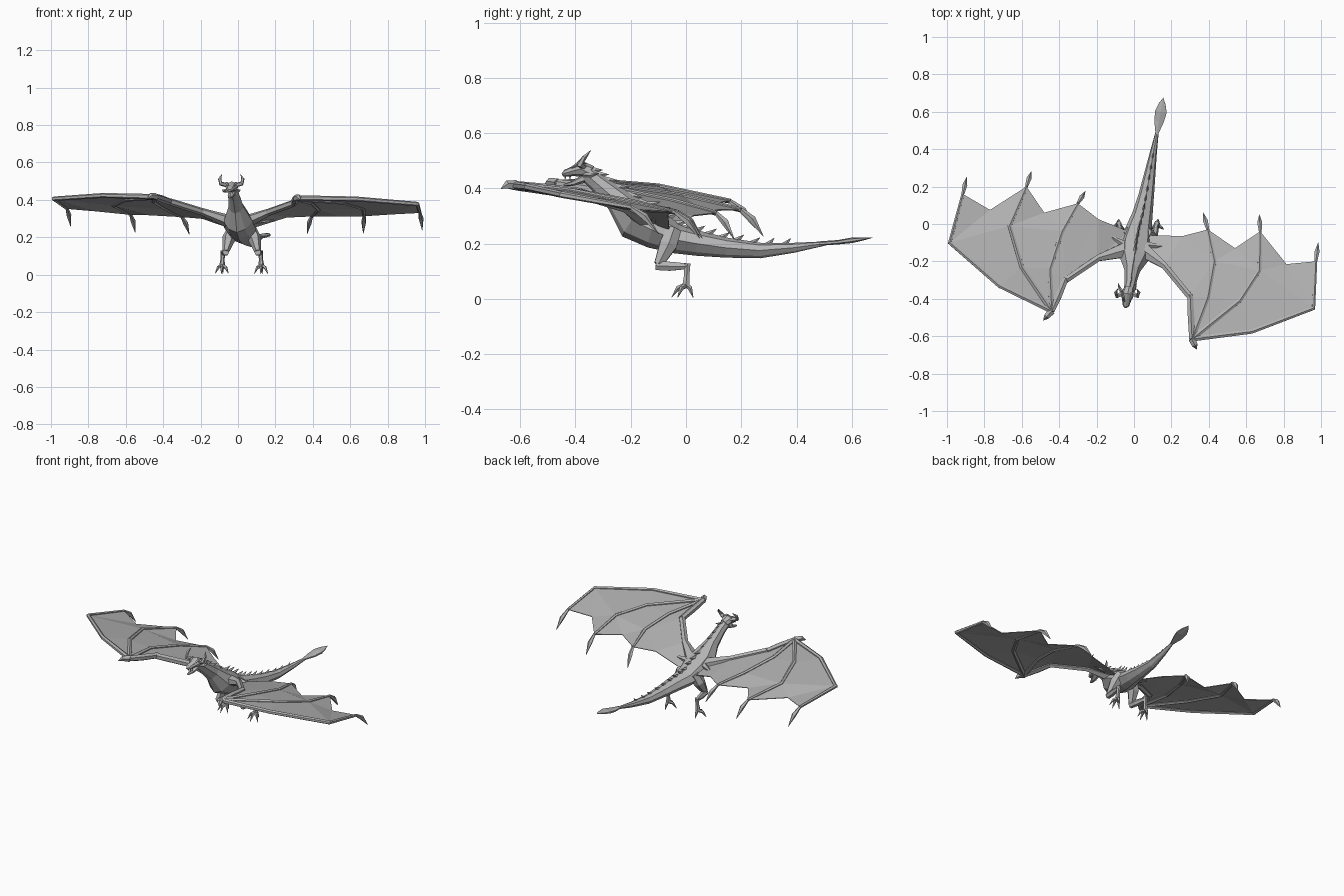
import bpy, bmesh, math
from mathutils import Vector

cube = bpy.data.objects.get("Cube")
if cube:
    bpy.data.objects.remove(cube, do_unlink=True)

grey = bpy.data.materials.new("stone grey")
grey.use_nodes = True
color = (.45, .45, .45, 1)
grey.diffuse_color = color
grey.node_tree.nodes["Principled BSDF"].inputs["Base Color"].default_value = color

UP, SIDE, BACK = Vector((0, 0, 1)), Vector((1, 0, 0)), Vector((0, 1, 0))


def finish(name, bm):
    """Turn a bmesh into a flat shaded object."""
    bmesh.ops.recalc_face_normals(bm, faces=bm.faces)
    mesh = bpy.data.meshes.new(name)
    bm.to_mesh(mesh)
    bm.free()
    mesh.materials.append(grey)
    obj = bpy.data.objects.new(name, mesh)
    bpy.context.collection.objects.link(obj)
    return obj


def loft(name, path, sizes, sides=6, ref=UP, keel=1):
    """Skin rings of (half width, half height) along a path."""
    bm = bmesh.new()
    path = [Vector(p) for p in path]
    rings = []
    for i, (point, size) in enumerate(zip(path, sizes)):
        wide, high = size if isinstance(size, tuple) else (size, size)
        before, after = path[max(i - 1, 0)], path[min(i + 1, len(path) - 1)]
        along = (after - before).normalized()
        up = (ref - along * ref.dot(along)).normalized()
        across = along.cross(up)
        ring = []
        for k in range(sides):
            angle = math.tau * k / sides + math.pi / 2
            c, s = math.cos(angle), math.sin(angle)
            narrow = keel if s < -.1 else 1
            ring.append(bm.verts.new(point + across * wide * c * narrow + up * high * s))
        rings.append(ring)
    for a, b in zip(rings, rings[1:]):
        for k in range(sides):
            n = (k + 1) % sides
            bm.faces.new((a[k], a[n], b[n], b[k]))
    bm.faces.new(rings[0])
    bm.faces.new(rings[-1])
    return finish(name, bm)


# Neck, chest, hips and tail in one skin
spine = [(-.03, -.36, .455), (-.02, -.32, .42), (-.01, -.25, .36), (0, -.185, .285),
         (.01, -.11, .25), (.025, -.03, .215), (.045, .05, .2), (.065, .15, .185),
         (.085, .27, .175), (.105, .39, .185), (.125, .5, .2)]
girth = [(.028, .03), (.03, .034), (.042, .046), (.078, .075), (.085, .07), (.07, .052),
         (.055, .045), (.042, .036), (.03, .028), (.018, .018), (.008, .008)]
loft("body", spine, girth, 8, keel=.8)

# Leaf-shaped tail end
loft("tail_blade", [(.122, .48, .2), (.134, .55, .205), (.144, .6, .212), (.15, .64, .217), (.157, .675, .222)],
     [(.008, .008), (.03, .008), (.036, .01), (.022, .006), (.001, .001)])


# Row of backswept spikes on the ridge of the back
def spike(name, base, along, up, size):
    bm = bmesh.new()
    across = along.cross(up) * size * .3
    front, rear = base - along * size, base + along * size * .6
    tip = base + along * size * 1.2 + up * size
    verts = [bm.verts.new(p) for p in (front, base + across, rear, base - across, tip)]
    for k in range(4):
        bm.faces.new((verts[k], verts[(k + 1) % 4], verts[4]))
    bm.faces.new(verts[:4])
    finish(name, bm)


for i in range(len(spine) - 2):
    a, b = Vector(spine[i]), Vector(spine[i + 1])
    along = (b - a).normalized()
    up = (UP - along * UP.dot(along)).normalized()
    for t in (.25, .75):
        high = girth[i][1] * (1 - t) + girth[i + 1][1] * t
        spike("back_spike", a.lerp(b, t) + up * (high - .004), along, up, .016 + high * .2)

# Head with open jaws
loft("head", [(-.028, -.345, .455), (-.034, -.375, .47), (-.04, -.41, .462), (-.043, -.435, .455), (-.045, -.447, .45)],
     [(.026, .028), (.034, .028), (.024, .018), (.018, .013), (.008, .007)], 8)
loft("lower_jaw", [(-.033, -.365, .437), (-.041, -.41, .418), (-.045, -.442, .412)],
     [(.022, .016), (.016, .009), (.007, .004)])
for s in (-1, 1):
    def head_point(out, y, z):
        return (-.036 + s * out, y, z)
    loft("horn", [head_point(.02, -.37, .478), head_point(.056, -.385, .487),
                  head_point(.062, -.368, .512), head_point(.05, -.345, .537)],
         [.013, .012, .009, .001], 5, BACK)
    loft("cheek_spike", [head_point(.022, -.37, .45), head_point(.04, -.345, .447), head_point(.05, -.315, .455)],
         [.012, .008, .001], 4)
    loft("brow", [head_point(.014, -.415, .474), head_point(.024, -.39, .489), head_point(.028, -.36, .492)],
         [.003, .008, .002], 4)
    for y in (-.437, -.42):
        loft("tooth", [head_point(.008, y, .447), head_point(.008, y, .432)], [.004, .001], 4, BACK)

# Hind legs with clawed feet
for s, side in ((1, "left"), (-1, "right")):
    def leg_point(out, y, z):
        return Vector((.02 + s * out, y, z))
    loft(side + "_thigh", [leg_point(.045, -.045, .25), leg_point(.068, -.065, .195), leg_point(.085, -.1, .125)],
         [.03, .036, .018], 6, SIDE)
    ankle = leg_point(.1, .005, .118)
    foot = leg_point(.105, 0, .05)
    loft(side + "_shin", [leg_point(.085, -.108, .12), leg_point(.09, -.06, .118), ankle],
         [.018, .019, .012], 6, SIDE)
    loft(side + "_foot", [ankle + UP * .01, ankle.lerp(foot, .5), foot], [.013, .011, .015], 6, SIDE)
    for spread, reach in ((-.038, -.03), (-.004, -.052), (.035, -.03), (.004, .026)):
        tip = foot + Vector((spread, reach, -.045))
        knuckle = foot.lerp(tip, .55) + UP * .014
        loft(side + "_toe", [foot, knuckle, tip], [.01, .009, .001], 5, SIDE)

# Wings: flat outline per side, with height from a sloping plane
wings = {
    "right": dict(base=.298, rise=.08, shoulder=(-.05, -.14), elbow=(-.365, -.3), wrist=(-.44, -.465),
                  thumb=(-.485, -.515), root=(-.03, -.04),
                  fingers=[[(-.72, -.33), (-.985, -.1), (-.915, .16), (-.895, .25)],
                           [(-.6, -.23), (-.665, -.01), (-.575, .2), (-.55, .28)],
                           [(-.45, -.24), (-.385, -.04), (-.3, .11), (-.26, .175)]],
                  notches=[(-.77, .075), (-.48, .06), (-.19, .025)]),
    "left": dict(base=.31, rise=0, shoulder=(.05, -.14), elbow=(.3, -.39), wrist=(.31, -.615),
                 thumb=(.335, -.67), root=(.06, -.06),
                 fingers=[[(.63, -.575), (.96, -.45), (.972, -.2), (.985, -.1)],
                          [(.565, -.41), (.67, -.25), (.675, -.04), (.67, .05)],
                          [(.395, -.39), (.43, -.2), (.395, -.03), (.37, .06)]],
                 notches=[(.815, -.215), (.54, -.13), (.26, -.065)]),
}

for side, w in wings.items():
    def lifted(p, lift=0.0):
        x, y = p
        return Vector((x, y, w["base"] + w["rise"] * abs(x) - .11 * y + lift))

    shoulder = Vector((*w["shoulder"], .285))
    root = Vector((*w["root"], .245))
    elbow, wrist = lifted(w["elbow"], .03), lifted(w["wrist"], .032)
    thumb = lifted(w["thumb"], .015)
    notches = [lifted(n, -.01) for n in w["notches"]]

    # Arm, wrist and thumb claw
    middle = shoulder.lerp(elbow, .45) + Vector((0, .03, .004))
    loft(side + "_arm", [shoulder, middle, elbow], [(.045, .035), .02, .019], 6)
    loft(side + "_forearm", [elbow - BACK * -.01, elbow.lerp(wrist, .5), wrist], [.018, .02, .017], 6)
    loft(side + "_thumb_claw", [wrist, wrist.lerp(thumb, .6) + UP * .01, thumb], [.02, .016, .001], 5)
    loft(side + "_shoulder_ridge", [shoulder + BACK * .03, root.lerp(notches[2], .7) - BACK * .06],
         [.02, .002], 5)

    # Finger bones ending in hooked claws
    fans = []
    for points in w["fingers"]:
        bones = [wrist] + [lifted(p, h) for p, h in zip(points, (.032, .018, 0))]
        claw = lifted(points[3], -.085)
        loft(side + "_finger", bones, [.015, .013, .012, .009], 6)
        knuckle = bones[3].lerp(claw, .5) + UP * .014
        loft(side + "_finger_claw", [bones[3], knuckle, claw], [.008, .014, .001], 5)
        fans.append(bones)

    # Membrane stretched between the bones
    bm = bmesh.new()
    known = {}

    def panel(*points):
        verts = []
        for p in points:
            key = p.to_tuple(4)
            if key not in known:
                known[key] = bm.verts.new(p)
            verts.append(known[key])
        bm.faces.new(verts)

    for (_, a, b, c), (_, d, e, f), notch in zip(fans, fans[1:], notches):
        panel(wrist, a, d)
        panel(a, b, e, d)
        panel(b, c, notch)
        panel(b, notch, e)
        panel(e, notch, f)
    _, a, b, c = fans[2]
    panel(wrist, a, elbow)
    panel(a, b, elbow)
    panel(b, c, notches[2])
    panel(b, notches[2], elbow)
    panel(elbow, notches[2], middle)
    panel(middle, notches[2], root)
    panel(middle, root, shoulder)
    skin = finish(side + "_wing_membrane", bm)
    thick = skin.modifiers.new("thickness", 'SOLIDIFY')
    thick.thickness = .004
    thick.offset = 0
